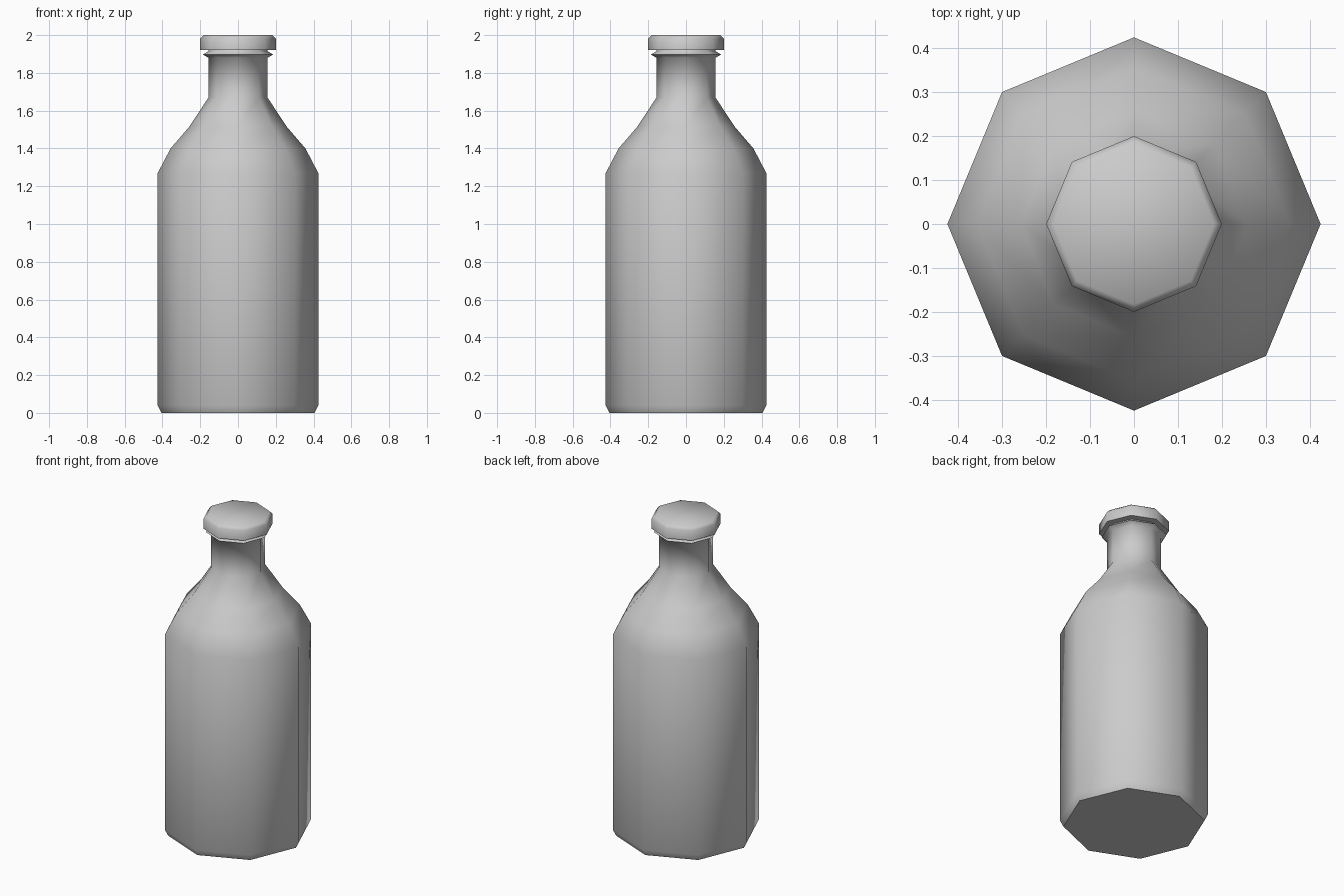
import bpy, bmesh
from math import cos, sin, pi, radians

if "Cube" in bpy.data.objects:
    bpy.data.objects.remove(bpy.data.objects["Cube"])

SIDES = 8


def lathe(name, profile):
    """Closed eight-sided solid from a (radius, height) profile, bottom to top."""
    bm = bmesh.new()
    rings = [[bm.verts.new((r * cos(2 * pi * i / SIDES), r * sin(2 * pi * i / SIDES), z))
              for i in range(SIDES)] for r, z in profile]
    for low, high in zip(rings, rings[1:]):
        for i in range(SIDES):
            j = (i + 1) % SIDES
            bm.faces.new((low[i], low[j], high[j], high[i]))
    bm.faces.new(rings[0][::-1])
    bm.faces.new(rings[-1])
    mesh = bpy.data.meshes.new(name)
    bm.to_mesh(mesh)
    bm.free()
    obj = bpy.data.objects.new(name, mesh)
    bpy.context.collection.objects.link(obj)
    bpy.ops.object.select_all(action='DESELECT')
    obj.select_set(True)
    bpy.context.view_layer.objects.active = obj
    bpy.ops.object.shade_smooth_by_angle(angle=radians(65))
    return obj


# Bottle: chamfered base, straight body, rounded shoulder, neck and lip ring
lathe("bottle", [(0.405, 0), (0.425, 0.04), (0.425, 1.27), (0.357, 1.40),
                 (0.258, 1.515), (0.156, 1.67), (0.156, 1.88),
                 (0.186, 1.897), (0.156, 1.915), (0.156, 1.93)])

# Cap with a chamfered top edge
lathe("cap", [(0.20, 1.92), (0.20, 1.983), (0.183, 2.0)])
